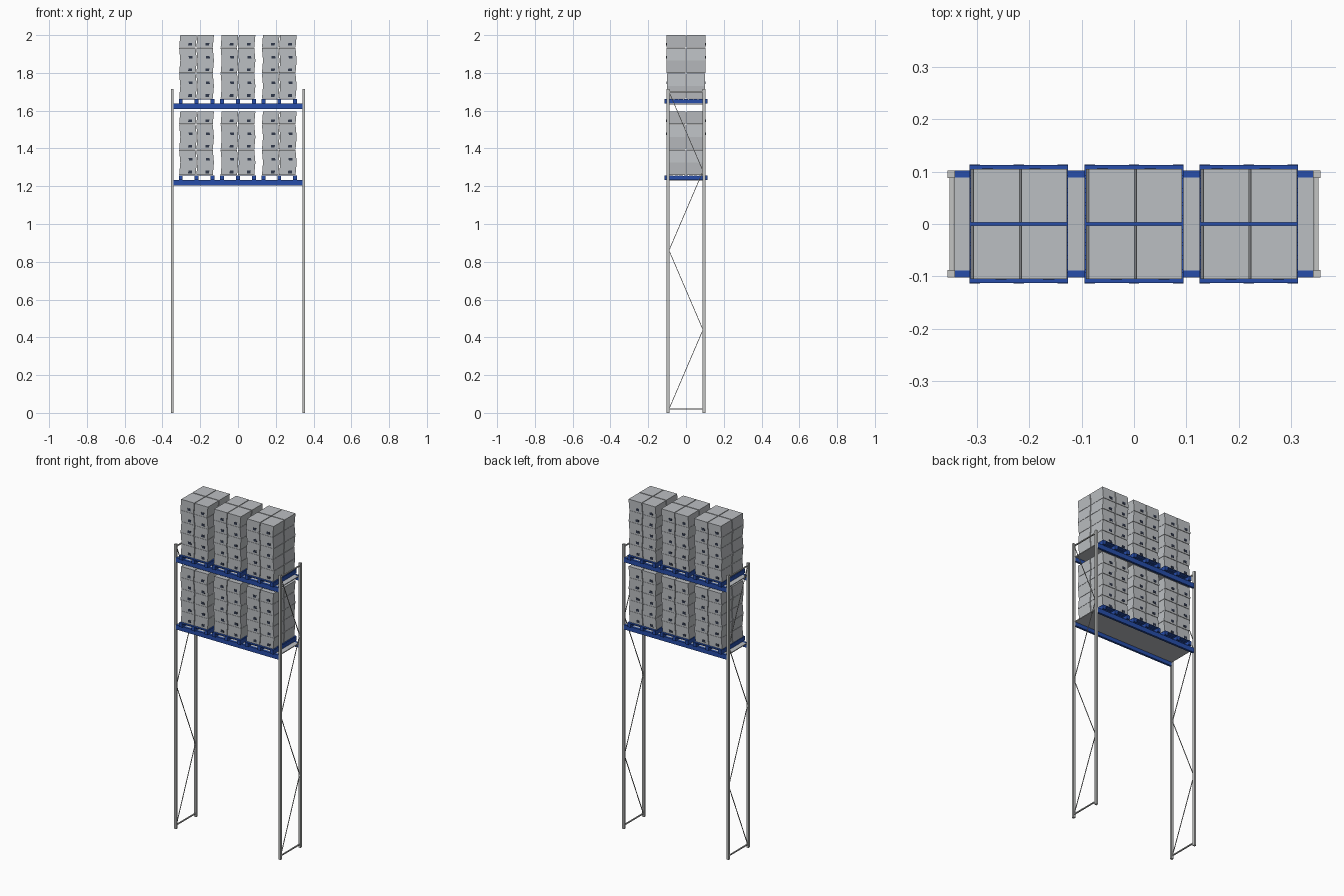
import bpy, bmesh
from mathutils import Vector

cube = bpy.data.objects.get("Cube")
if cube:
    bpy.data.objects.remove(cube, do_unlink=True)


def material(name, r, g, b):
    m = bpy.data.materials.new(name)
    m.use_nodes = True
    m.diffuse_color = (r, g, b, 1)
    m.node_tree.nodes["Principled BSDF"].inputs["Base Color"].default_value = (r, g, b, 1)
    return m


BLUE = material("blue paint", 0.02, 0.075, 0.40)
GREY = material("carton grey", 0.50, 0.52, 0.54)
STEEL = material("galvanised steel", 0.54, 0.55, 0.54)
DARK = material("dark handle", 0.03, 0.04, 0.07)


def finish(name, bm, *mats):
    bmesh.ops.recalc_face_normals(bm, faces=bm.faces)
    mesh = bpy.data.meshes.new(name)
    bm.to_mesh(mesh)
    bm.free()
    for m in mats:
        mesh.materials.append(m)
    obj = bpy.data.objects.new(name, mesh)
    bpy.context.collection.objects.link(obj)
    return obj


def add_box(bm, centre, size, index=0):
    verts = bmesh.ops.create_cube(bm, size=1)["verts"]
    for v in verts:
        v.co = Vector(centre) + Vector(a * b for a, b in zip(v.co, size))
    for f in {f for v in verts for f in v.link_faces}:
        f.material_index = index
    return verts


def add_rod(bm, start, end, thick):
    start, end = Vector(start), Vector(end)
    d = end - start
    turn = d.to_track_quat('Z', 'Y')
    for v in bmesh.ops.create_cube(bm, size=1)["verts"]:
        local = Vector((v.co.x * thick, v.co.y * thick, v.co.z * d.length))
        v.co = (start + end) / 2 + turn @ local


POST_X, POST_Y, POST_TOP = 0.348, 0.095, 1.715

# End frames: two posts, two rails and zigzag bracing
for side, s in (("left", 1), ("right", -1)):
    x = s * POST_X
    bm = bmesh.new()
    for y in (-POST_Y, POST_Y):
        add_box(bm, (x, y, POST_TOP / 2), (0.014, 0.014, POST_TOP))
    for z in (0.02, 1.70):
        add_box(bm, (x, 0, z), (0.007, 2 * POST_Y, 0.006))
    step = (1.70 - 0.02) / 4
    for i in range(4):
        y = -0.09 if i % 2 == 0 else 0.09
        add_rod(bm, (x, y, 0.02 + i * step), (x, -y, 0.02 + (i + 1) * step), 0.0035)
    finish(side + "_frame", bm, STEEL)


def build_pallet(name, x, z):
    bm = bmesh.new()
    # skids
    for dx in (-0.084, 0, 0.084):
        add_box(bm, (x + dx, 0, z + 0.011), (0.02, 0.226, 0.022))
    # deck slats
    pitch = 0.23 / 9
    for i in range(9):
        add_box(bm, (x, (i - 4) * pitch, z + 0.0235), (0.188, pitch - 0.005, 0.005))
    finish(name, bm, BLUE)


LAYERS, LAYER_H = 5, 0.0676
SWAY = 0.003


def build_cartons(name, x, z):
    bm = bmesh.new()
    for layer in range(LAYERS):
        low = z + layer * LAYER_H
        lean = SWAY if layer % 2 == 0 else -SWAY
        depth = 0.098 + 0.001 * layer
        for sx in (-1, 1):
            for sy in (-1, 1):
                cx, cy = x + sx * 0.0455, sy * (0.0025 + depth / 2)
                cz = low + LAYER_H / 2
                verts = add_box(bm, (cx, cy, cz), (0.087, depth, LAYER_H - 0.0015))
                # handle slot plate on the outward face
                verts += add_box(bm, (cx - sy * 0.013, sy * (0.0025 + depth), low + 0.018),
                                 (0.02, 0.003, 0.014), 1)
                # each layer leans the opposite way to its neighbours
                for v in verts:
                    v.co.x += lean * 2 * (v.co.z - cz) / LAYER_H
    finish(name, bm, GREY, DARK)


# Two loaded shelves
for level, base in (("lower", 1.204), ("upper", 1.609)):
    for side, s in (("front", -1), ("back", 1)):
        bm = bmesh.new()
        add_box(bm, (0, s * POST_Y, base + 0.014), (0.684, 0.013, 0.028))
        finish(f"{level}_{side}_beam", bm, BLUE)
    bm = bmesh.new()
    add_box(bm, (0, 0, base + 0.025), (0.686, 0.178, 0.005))
    finish(level + "_deck", bm, GREY)
    for side, x in (("right", -0.2195), ("middle", 0), ("left", 0.2185)):
        build_pallet(f"{level}_{side}_pallet", x, base + 0.028)
        build_cartons(f"{level}_{side}_cartons", x, base + 0.0535)
